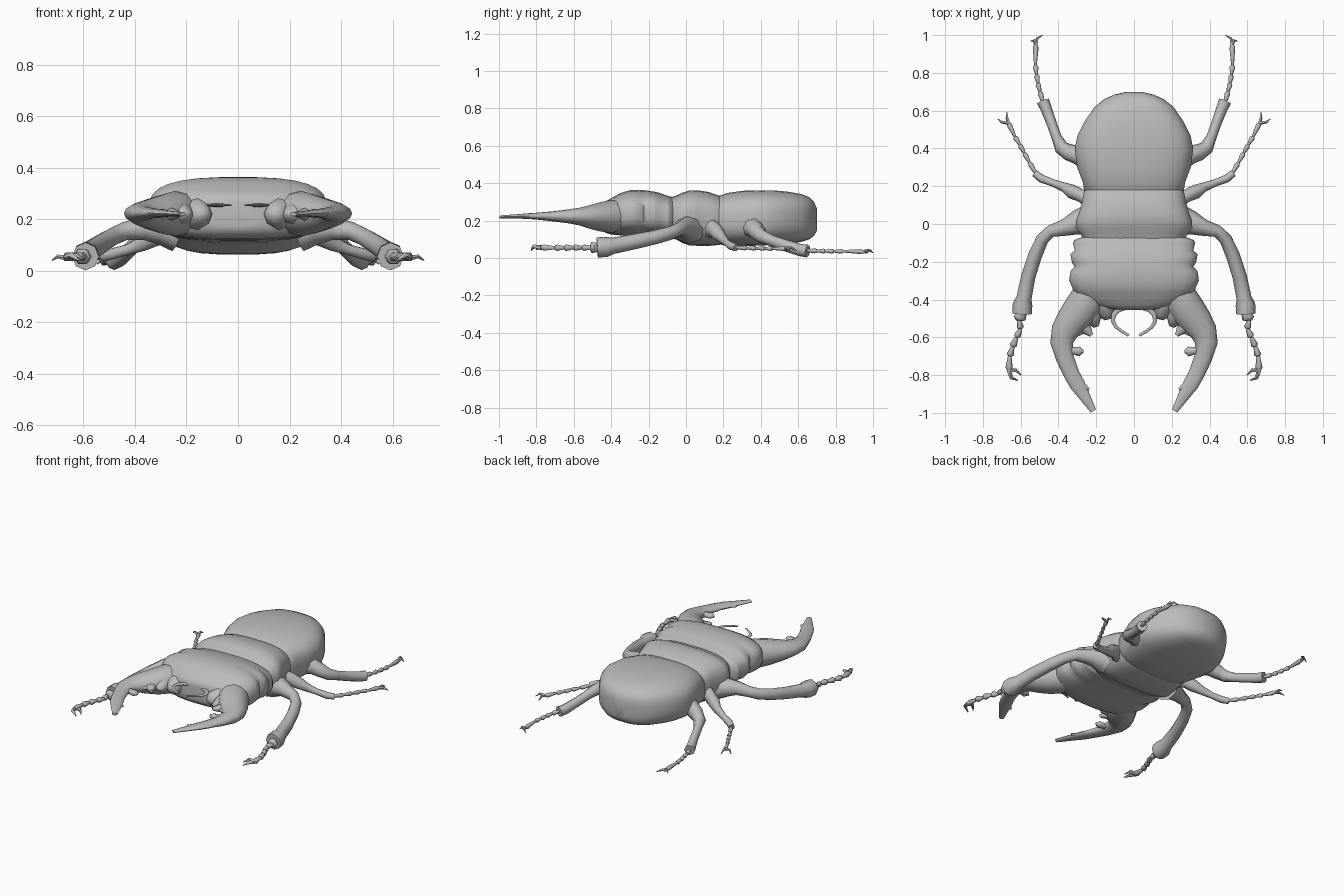
import bpy, bmesh, math
from mathutils import Vector

grey = bpy.data.materials.new("shell grey")
grey.diffuse_color = (0.5, 0.5, 0.5, 1)


def finish(name, bm, mirror=False, angle=62):
    bmesh.ops.recalc_face_normals(bm, faces=bm.faces)
    mesh = bpy.data.meshes.new(name)
    bm.to_mesh(mesh)
    bm.free()
    mesh.materials.append(grey)
    ob = bpy.data.objects.new(name, mesh)
    bpy.context.collection.objects.link(ob)
    if mirror:
        ob.modifiers.new("Mirror", 'MIRROR')
    bpy.ops.object.select_all(action='DESELECT')
    ob.select_set(True)
    bpy.context.view_layer.objects.active = ob
    bpy.ops.object.shade_smooth_by_angle(angle=math.radians(angle))
    return ob


def skin(bm, rings):
    """Join rings of points into a closed surface."""
    loops = [[bm.verts.new(p) for p in r] for r in rings]
    n = len(loops[0])
    for a, b in zip(loops, loops[1:]):
        for i in range(n):
            bm.faces.new((a[i], a[(i + 1) % n], b[(i + 1) % n], b[i]))
    bm.faces.new(loops[0])
    bm.faces.new(loops[-1])


def body(name, sections, power, sides=28):
    """Superellipse sections along y: (y, half width, bottom, top)."""
    def sp(v):
        return math.copysign(abs(v) ** (2 / power), v)
    bm = bmesh.new()
    rings = []
    for y, w, lo, hi in sections:
        mid, h = (lo + hi) / 2, (hi - lo) / 2
        ring = []
        for i in range(sides):
            t = 2 * math.pi * (i + .5) / sides
            ring.append((w * sp(math.cos(t)), y, mid + h * sp(math.sin(t))))
        rings.append(ring)
    skin(bm, rings)
    return finish(name, bm)


def tube(bm, pts, sides=8):
    """Path of (x, y, z, side radius, vertical radius)."""
    rings = []
    for i, p in enumerate(pts):
        a, b = pts[max(i - 1, 0)], pts[min(i + 1, len(pts) - 1)]
        d = (Vector(b[:3]) - Vector(a[:3])).normalized()
        side = d.cross(Vector((0, 0, 1))).normalized()
        up = side.cross(d)
        rv = p[4] if len(p) > 4 else p[3]
        rings.append([Vector(p[:3]) + side * p[3] * math.cos(t) + up * rv * math.sin(t)
                      for t in (2 * math.pi * k / sides for k in range(sides))])
    skin(bm, rings)


def limb(name, pts, sides=8):
    bm = bmesh.new()
    tube(bm, pts, sides)
    return finish(name, bm, True)


def foot(name, path, claws, r=0.014):
    """Flared segments along a path, then two hooked claws."""
    bm = bmesh.new()
    for a, b in zip(path, path[1:]):
        tube(bm, [(*a, r * .5), (*Vector(a).lerp(Vector(b), .8), r), (*b, r * .6)], 6)
    for mid, tip in claws:
        tube(bm, [(*path[-1], r * .75), (*mid, r * .55), (*tip, r * .15)], 5)
    return finish(name, bm, True)


# Abdomen with wing cases
body("abdomen", [
    (.13, .22, .10, .31), (.17, .264, .075, .33), (.22, .272, .063, .348), (.30, .302, .063, .36),
    (.40, .315, .066, .363), (.47, .30, .07, .362), (.54, .265, .075, .356), (.62, .21, .087, .342),
    (.66, .16, .10, .325), (.685, .105, .12, .30), (.70, .04, .145, .265)], 3.0)

# Thorax collar
body("thorax", [
    (.22, .235, .08, .31), (.18, .264, .07, .333), (.12, .275, .064, .354), (.06, .292, .065, .363),
    (.02, .308, .066, .362), (-.02, .31, .08, .35), (-.05, .285, .098, .335), (-.10, .265, .11, .32)], 3.1)

# Head with jagged cheeks
body("head", [
    (-.04, .26, .11, .31), (-.07, .277, .11, .326), (-.085, .318, .112, .33), (-.10, .325, .112, .334),
    (-.14, .315, .115, .348), (-.16, .338, .116, .354), (-.205, .33, .118, .361), (-.225, .316, .118, .363),
    (-.25, .338, .119, .364), (-.30, .345, .12, .363), (-.345, .325, .12, .35), (-.36, .315, .122, .343),
    (-.40, .285, .125, .32), (-.43, .225, .135, .304), (-.45, .14, .155, .285), (-.455, .07, .17, .265)], 2.9)

# Eyes
bm = bmesh.new()
bmesh.ops.create_uvsphere(bm, u_segments=12, v_segments=8, radius=1)
bmesh.ops.scale(bm, vec=(.035, .05, .035), verts=bm.verts)
bmesh.ops.translate(bm, vec=(.30, -.285, .28), verts=bm.verts)
finish("eye", bm, True)

# Mandibles
limb("mandible", [
    (.20, -.31, .23, .085, .075), (.245, -.40, .222, .095, .088), (.285, -.46, .22, .095, .078),
    (.33, -.515, .22, .085, .063), (.368, -.57, .222, .072, .047), (.383, -.63, .223, .06, .037),
    (.366, -.71, .223, .047, .027), (.328, -.80, .224, .042, .018), (.30, -.85, .224, .041, .015),
    (.275, -.89, .223, .034, .012), (.215, -.99, .22, .016, .008)], 12)

# Lobes and teeth on the inner edge of the mandibles
bm = bmesh.new()
for pts in ([(.17, -.38, .22, .08, .08), (.155, -.44, .22, .06, .06), (.14, -.485, .22, .04, .04),
             (.135, -.505, .22, .02, .015)],
            [(.24, -.42, .22, .07, .065), (.215, -.50, .22, .045, .04), (.20, -.545, .22, .015, .012)],
            [(.30, -.50, .22, .055, .035), (.26, -.55, .22, .035, .025), (.225, -.59, .22, .01, .01)],
            [(.35, -.56, .22, .04, .025), (.29, -.575, .22, .018, .015), (.255, -.572, .22, .005, .005)],
            [(.36, -.67, .222, .025, .02), (.315, -.672, .222, .02, .017), (.29, -.675, .222, .026, .018),
             (.268, -.675, .222, .008, .008)],
            [(.27, -.86, .223, .02, .01), (.237, -.875, .223, .006, .006)]):
    tube(bm, pts, 8)
finish("mandible_teeth", bm, True)

# Antennae
limb("antenna", [
    (.05, -.445, .255, .012, .008), (.085, -.455, .255, .014, .008), (.107, -.48, .255, .013, .007),
    (.112, -.515, .255, .011, .006), (.095, -.545, .255, .009, .006), (.065, -.568, .255, .008, .005),
    (.028, -.59, .255, .007, .004)], 6)

# Front legs
limb("front_leg", [
    (.24, .02, .15, .085, .075), (.31, .005, .165, .062, .06), (.37, -.02, .165, .044, .045),
    (.44, -.038, .154, .033, .036), (.485, -.08, .134, .034, .036), (.525, -.17, .11, .037, .038),
    (.56, -.28, .087, .038, .041), (.582, -.39, .066, .04, .044), (.59, -.425, .06, .052, .054),
    (.592, -.475, .056, .052, .054)], 8)
foot("front_foot", [(.595, -.46, .056), (.61, -.505, .056), (.60, -.555, .055), (.622, -.60, .056),
                    (.642, -.65, .055), (.658, -.70, .055), (.662, -.775, .056)],
     [((.65, -.815, .062), (.615, -.828, .04)), ((.625, -.775, .062), (.598, -.80, .045))], .019)
limb("front_foot_collar", [(.592, -.47, .056, .025, .025), (.605, -.50, .056, .033, .033),
                           (.606, -.512, .056, .018, .018)], 6)

# Middle legs
limb("middle_leg", [
    (.22, .12, .16, .05, .06), (.28, .15, .155, .034, .045), (.33, .172, .13, .038, .038),
    (.37, .195, .105, .025, .029), (.43, .218, .082, .019, .02), (.49, .24, .065, .022, .022),
    (.525, .268, .056, .019, .02)], 8)
foot("middle_foot", [(.515, .26, .056), (.553, .325, .053), (.58, .375, .052), (.605, .42, .051),
                     (.63, .462, .05), (.665, .535, .05)],
     [((.70, .54, .056), (.722, .556, .04)), ((.672, .562, .056), (.672, .592, .04))], .014)

# Hind legs
limb("hind_leg", [
    (.24, .33, .17, .055, .06), (.30, .365, .16, .048, .052), (.345, .38, .14, .045, .045),
    (.385, .405, .115, .038, .037), (.41, .46, .092, .027, .03), (.435, .53, .068, .027, .031),
    (.465, .61, .043, .03, .033), (.482, .65, .037, .034, .034)], 8)
foot("hind_foot", [(.48, .64, .04), (.498, .70, .038), (.508, .745, .037), (.516, .79, .036),
                   (.522, .84, .036), (.52, .955, .034)],
     [((.512, .982, .042), (.482, 1.0, .028)), ((.53, .972, .042), (.548, .968, .026))], .015)
